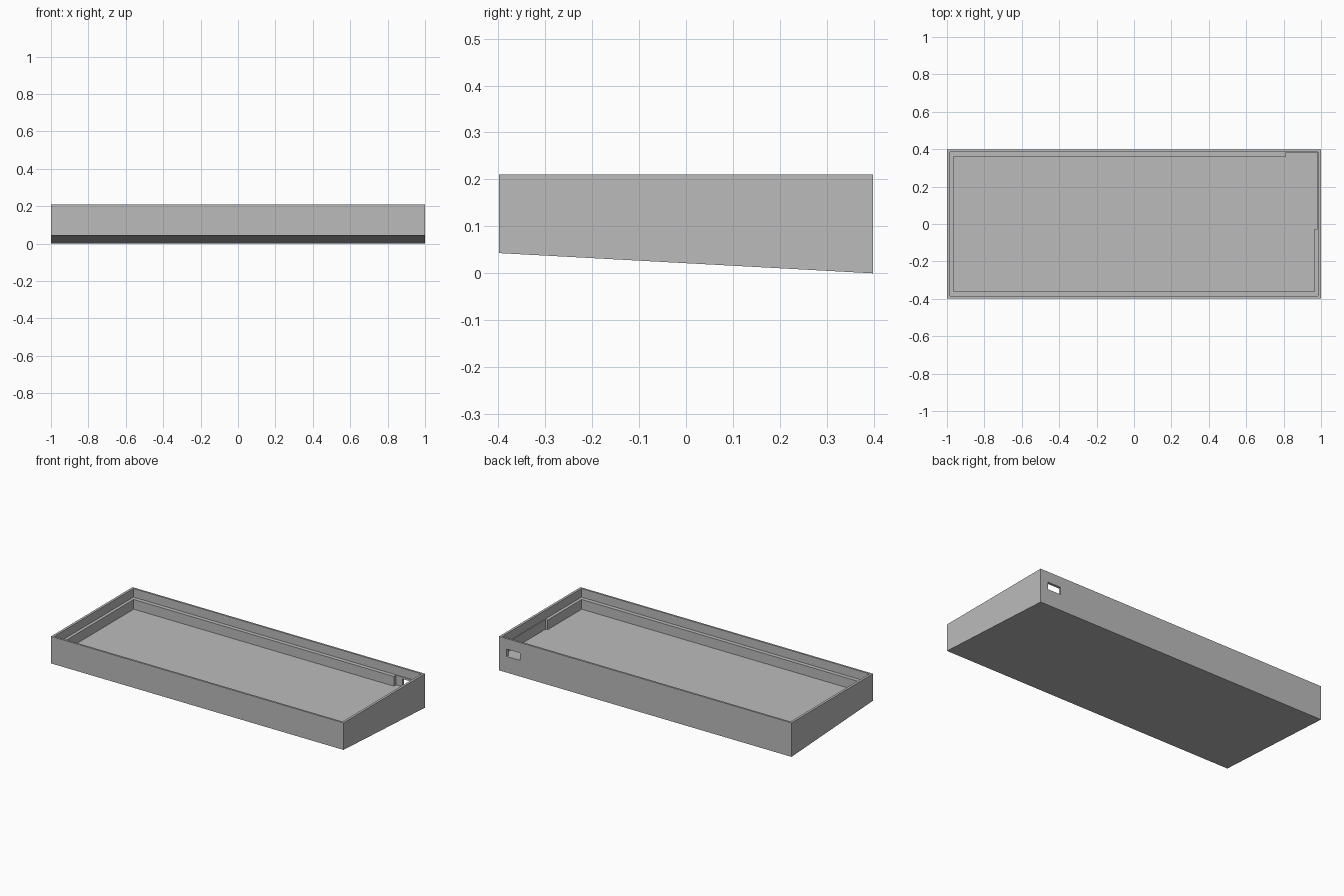
import bpy
import bmesh
from mathutils import Vector

cube = bpy.data.objects.get("Cube")
if cube:
    bpy.data.objects.remove(cube, do_unlink=True)

HALF_X, HALF_Y, TOP = 1.0, 0.398, 0.21
FRONT_BASE = 0.043          # underside height at the front, falling to 0 at the back
LEDGE_Z, FLOOR_Z = 0.157, 0.097

grey = bpy.data.materials.new("case_grey")
grey.use_nodes = True
colour = (0.5, 0.5, 0.5, 1)
grey.diffuse_color = colour
grey.node_tree.nodes["Principled BSDF"].inputs["Base Color"].default_value = colour


def prism(name, outline, direction):
    """Extrude a flat outline along a direction into a closed solid."""
    bm = bmesh.new()
    face = bm.faces.new([bm.verts.new(p) for p in outline])
    new = bmesh.ops.extrude_face_region(bm, geom=[face])["geom"]
    moved = [v for v in new if isinstance(v, bmesh.types.BMVert)]
    bmesh.ops.translate(bm, verts=moved, vec=Vector(direction))
    bmesh.ops.recalc_face_normals(bm, faces=bm.faces)
    mesh = bpy.data.meshes.new(name)
    bm.to_mesh(mesh)
    bm.free()
    mesh.materials.append(grey)
    obj = bpy.data.objects.new(name, mesh)
    bpy.context.collection.objects.link(obj)
    return obj


def rectangle(x0, x1, y0, y1, z):
    return [(x0, y0, z), (x1, y0, z), (x1, y1, z), (x0, y1, z)]


def carve(body, cutter):
    """Subtract a cutter from the body and discard it."""
    cutter.hide_render = True
    mod = body.modifiers.new(cutter.name, "BOOLEAN")
    mod.operation = "DIFFERENCE"
    mod.solver = "EXACT"
    mod.object = cutter
    bpy.context.view_layer.objects.active = body
    bpy.ops.object.modifier_apply(modifier=mod.name)
    bpy.data.objects.remove(cutter, do_unlink=True)


# Wedge-shaped body from its side profile
profile = [(-HALF_X, -HALF_Y, FRONT_BASE), (-HALF_X, HALF_Y, 0),
           (-HALF_X, HALF_Y, TOP), (-HALF_X, -HALF_Y, TOP)]
case = prism("keyboard_case", profile, (2 * HALF_X, 0, 0))

# Shallow opening inside the thin rim, down to the ledge
rim_x, rim_y = 0.985, 0.386
carve(case, prism("rim_pocket", rectangle(-rim_x, rim_x, -rim_y, rim_y, LEDGE_Z), (0, 0, 0.1)))

# Deep tray, widened at the back right corner for the circuit board
in_x, in_y = 0.966, 0.361
notch_x, notch_y = 0.98, 0.382
tray = [(-in_x, -in_y), (in_x, -in_y), (in_x, -0.027), (notch_x, -0.027),
        (notch_x, notch_y), (0.813, notch_y), (0.813, in_y), (-in_x, in_y)]
carve(case, prism("tray_pocket", [(x, y, FLOOR_Z) for x, y in tray], (0, 0, 0.1)))

# Cable port through the back wall
carve(case, prism("cable_port", rectangle(0.857, 0.948, 0.37, 0.45, 0.1), (0, 0, 0.045)))
